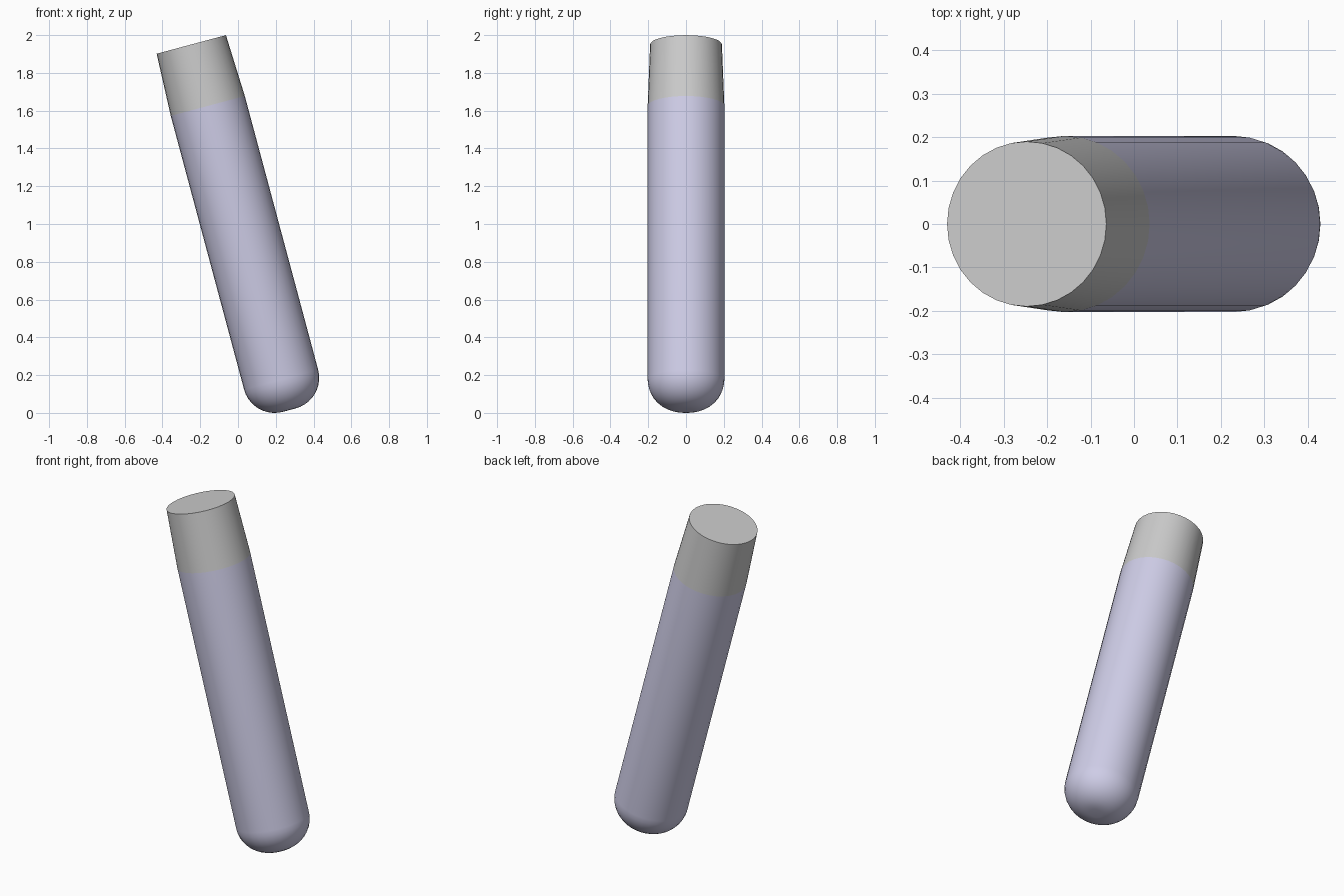
import bpy, bmesh
from math import sin, cos, pi, radians
from mathutils import Matrix

if "Cube" in bpy.data.objects:
    bpy.data.objects.remove(bpy.data.objects["Cube"])

SIDES = 32
TILT = Matrix.Translation((-0.16, 0, 1.625)) @ Matrix.Rotation(radians(-15), 4, 'Y')


def lathe(name, profile, color=None):
    """Revolve (radius, height) points around the tilted axis, closing both ends."""
    bm = bmesh.new()
    rings = [[bm.verts.new((r * cos(2 * pi * i / SIDES), r * sin(2 * pi * i / SIDES), h))
              for i in range(SIDES)] for r, h in profile]
    for a, b in zip(rings, rings[1:]):
        for i in range(SIDES):
            j = (i + 1) % SIDES
            bm.faces.new((a[i], a[j], b[j], b[i]))
    bm.faces.new(rings[0][::-1])
    bm.faces.new(rings[-1])
    bm.transform(TILT)
    mesh = bpy.data.meshes.new(name)
    bm.to_mesh(mesh)
    bm.free()
    ob = bpy.data.objects.new(name, mesh)
    bpy.context.collection.objects.link(ob)
    if color:
        mat = bpy.data.materials.new(name)
        mat.diffuse_color = color
        mat.use_nodes = True
        mat.node_tree.nodes["Principled BSDF"].inputs["Base Color"].default_value = mat.diffuse_color
        mesh.materials.append(mat)
    bpy.ops.object.select_all(action='DESELECT')
    ob.select_set(True)
    bpy.context.view_layer.objects.active = ob
    bpy.ops.object.shade_smooth_by_angle(angle=radians(35))
    return ob


# Tube with a rounded, slightly flattened bottom
R, FLAT, DEPTH, LENGTH = 0.203, 0.035, 0.167, 1.50
dome = [(FLAT + (R - FLAT) * sin(pi / 2 * k / 10),
         -LENGTH - DEPTH * cos(pi / 2 * k / 10)) for k in range(11)]
lathe("tube_body", dome + [(R, 0)], (0.62, 0.61, 0.80, 1))

# Tapered cap
lathe("tube_cap", [(0.203, 0), (0.19, 0.337)])
